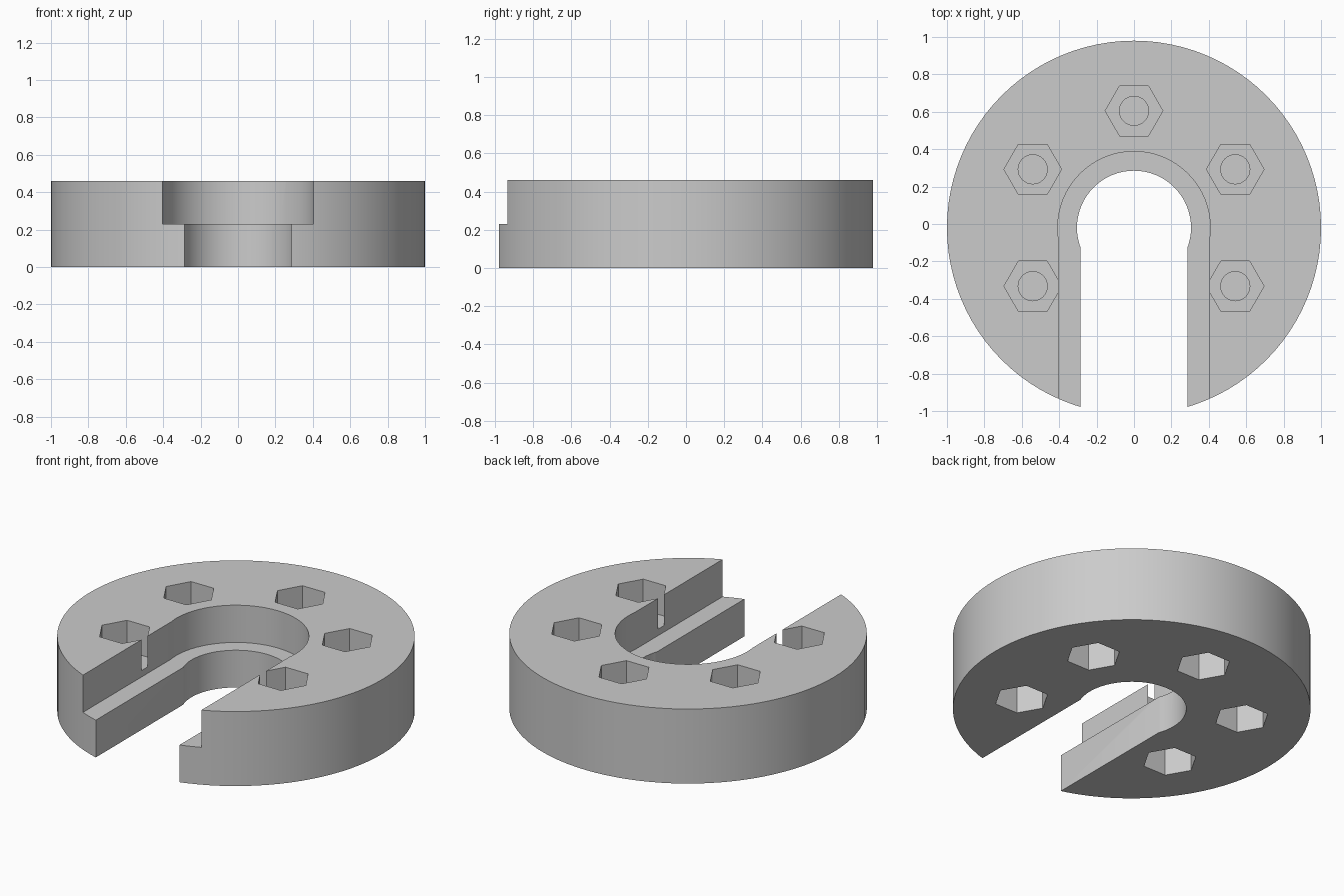
import bpy
import math

cube = bpy.data.objects.get("Cube")
if cube:
    bpy.data.objects.remove(cube, do_unlink=True)

CY = -0.02          # disc centre in y
HEIGHT = 0.46
STEP = 0.23         # height of the ledge in the slot
POCKET = 0.19       # depth of the hexagonal pockets
OVER = 0.1          # cutter overshoot

grey = bpy.data.materials.new("light grey")
grey.use_nodes = True
colour = (0.6, 0.6, 0.6, 1)
grey.diffuse_color = colour
grey.node_tree.nodes["Principled BSDF"].inputs["Base Color"].default_value = colour


def prism(name, sides, radius, x, y, z0, z1):
    """Upright prism with a corner on the x axis."""
    bpy.ops.mesh.primitive_cylinder_add(
        vertices=sides, radius=radius, depth=z1 - z0,
        location=(x, y, (z0 + z1) / 2),
        rotation=(0, 0, math.pi / 2))
    ob = bpy.context.object
    ob.name = name
    ob.data.materials.append(grey)
    return ob


def block(name, half_width, y0, y1, z0, z1):
    bpy.ops.mesh.primitive_cube_add(size=1, location=(0, (y0 + y1) / 2, (z0 + z1) / 2))
    ob = bpy.context.object
    ob.name = name
    ob.scale = (2 * half_width, y1 - y0, z1 - z0)
    ob.data.materials.append(grey)
    return ob


def cut(target, cutter):
    """Subtract the cutter, then discard it."""
    cutter.hide_render = True
    mod = target.modifiers.new("cut", 'BOOLEAN')
    mod.operation = 'DIFFERENCE'
    mod.solver = 'EXACT'
    mod.object = cutter
    bpy.ops.object.select_all(action='DESELECT')
    target.select_set(True)
    bpy.context.view_layer.objects.active = target
    bpy.ops.object.modifier_apply(modifier=mod.name)
    bpy.data.objects.remove(cutter, do_unlink=True)


# Round body
body = prism("slotted_disc", 96, 1.0, 0, CY, 0, HEIGHT)

# Narrow through slot with a slightly wider bore
cut(body, prism("bore_cutter", 64, 0.305, 0, CY, -OVER, HEIGHT + OVER))
cut(body, block("slot_cutter", 0.286, -1.2, CY, -OVER, HEIGHT + OVER))

# Wide upper recess above the ledge
cut(body, prism("recess_cutter", 64, 0.408, 0, CY, STEP, HEIGHT + OVER))
cut(body, block("recess_slot_cutter", 0.404, -1.2, CY, STEP, HEIGHT + OVER))

# Ring of hexagonal pockets on both faces, with a blind round hole on top
for i in range(5):
    a = math.radians(-30 + 60 * i)
    x, y = 0.625 * math.cos(a), CY + 0.625 * math.sin(a)
    # a quarter turn puts flats on x, so turn the hexagons back
    for z0, z1 in ((HEIGHT - POCKET, HEIGHT + OVER), (-OVER, POCKET)):
        pocket = prism("pocket_cutter", 6, 0.154, x, y, z0, z1)
        cut(body, pocket)
    cut(body, prism("hole_cutter", 32, 0.078, x, y, POCKET + 0.015, HEIGHT))

# Smooth the curved walls, keep the cut edges crisp
bpy.ops.object.select_all(action='DESELECT')
body.select_set(True)
bpy.context.view_layer.objects.active = body
bpy.ops.object.shade_smooth_by_angle(angle=math.radians(25))
